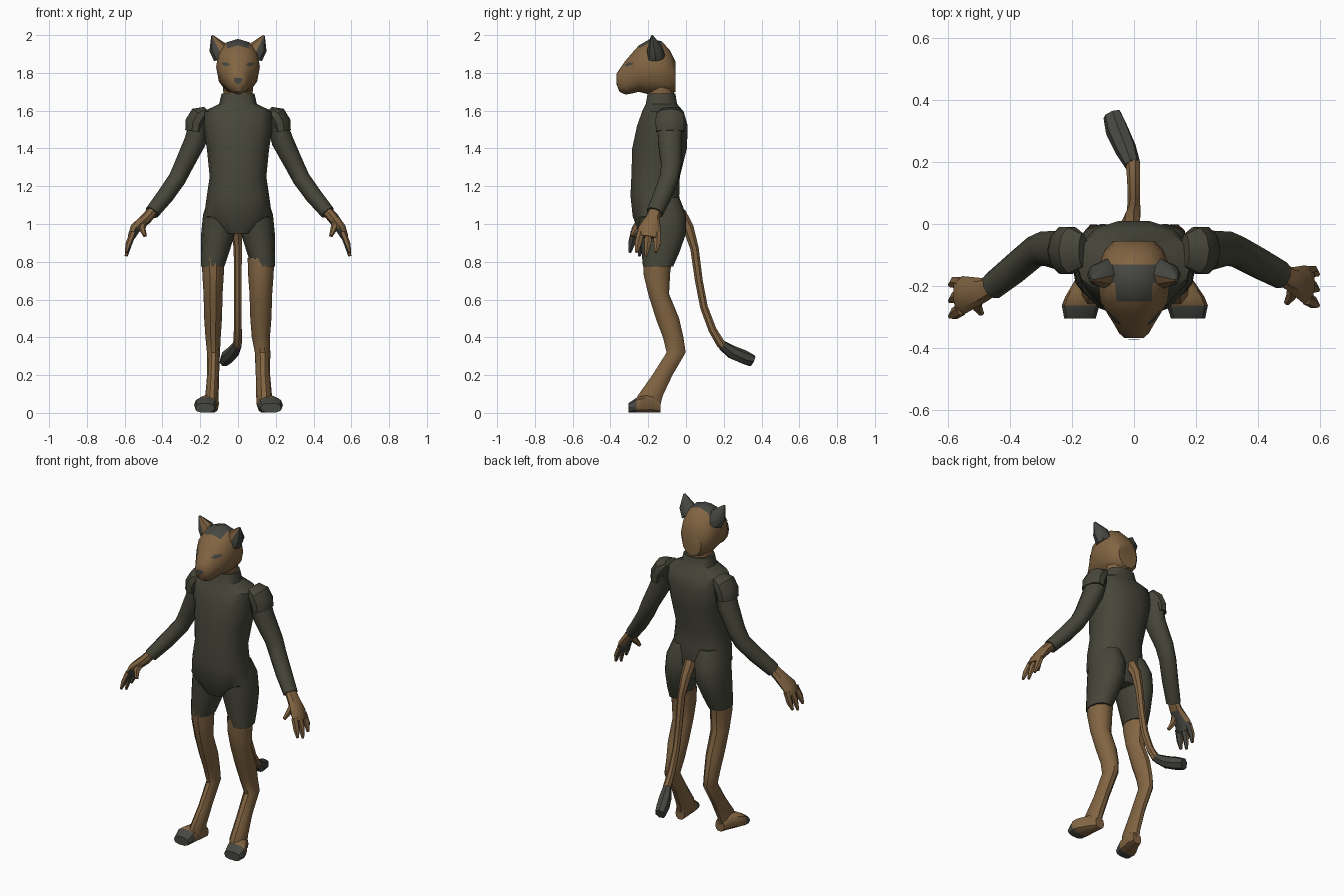
import bpy, bmesh, math
from mathutils import Vector
from mathutils.bvhtree import BVHTree


def material(name, rgb):
    m = bpy.data.materials.new(name)
    m.diffuse_color = (*rgb, 1)
    return m


FUR = material("tan fur", (0.225, 0.130, 0.055))
CLOTH = material("dark olive cloth", (0.061, 0.061, 0.042))
DARK = material("charcoal fur", (0.062, 0.064, 0.054))


def finish(name, bm, mats, rule=None, angle=40):
    bmesh.ops.recalc_face_normals(bm, faces=bm.faces)
    bm.normal_update()
    for f in bm.faces:
        f.smooth = True
        if rule and rule(f.calc_center_median(), f.normal):
            f.material_index = 1
    me = bpy.data.meshes.new(name)
    bm.to_mesh(me)
    bm.free()
    for m in mats:
        me.materials.append(m)
    me.set_sharp_from_angle(angle=math.radians(angle))
    ob = bpy.data.objects.new(name, me)
    bpy.context.collection.objects.link(ob)
    return ob


def loft(name, rings, mats, n=8, axis=None, ref=(0, 1, 0), power=1.0, rule=None):
    """Skin elliptical rings (x, y, z, side radius, ref radius) along a path."""
    bm = bmesh.new()
    pts = [Vector(r[:3]) for r in rings]
    loops = []
    for i, r in enumerate(rings):
        t = Vector(axis) if axis else pts[min(i + 1, len(pts) - 1)] - pts[max(i - 1, 0)]
        t.normalize()
        v = Vector(ref)
        v = (v - t * v.dot(t)).normalized()
        u = v.cross(t)
        loop = []
        for k in range(n):
            a = 2 * math.pi * k / n
            c, s = math.cos(a), math.sin(a)
            c = math.copysign(abs(c) ** power, c)
            s = math.copysign(abs(s) ** power, s)
            loop.append(bm.verts.new(pts[i] + u * c * r[3] + v * s * r[4]))
        loops.append(loop)
    for a, b in zip(loops, loops[1:]):
        for k in range(n):
            bm.faces.new((a[k], a[(k + 1) % n], b[(k + 1) % n], b[k]))
    bm.faces.new(loops[0][::-1])
    bm.faces.new(loops[-1])
    return finish(name, bm, mats, rule)


def span(z, y0, y1, rx):
    """Horizontal ring reaching from y0 to y1."""
    return (0, (y0 + y1) / 2, z, rx, (y1 - y0) / 2)


UP = (0, 0, 1)

# shirt with collar
loft("shirt", [
    span(0.95, -0.25, -0.04, 0.08), span(1.04, -0.285, -0.02, 0.18),
    span(1.15, -0.297, -0.033, 0.165), span(1.25, -0.292, -0.03, 0.15),
    span(1.40, -0.288, 0.008, 0.165), span(1.52, -0.262, 0.012, 0.185),
    span(1.595, -0.235, -0.01, 0.185), span(1.635, -0.215, -0.045, 0.10),
    span(1.69, -0.205, -0.055, 0.087)], [CLOTH], n=14, axis=UP, power=0.85)

# neck
loft("neck", [span(1.62, -0.205, -0.06, 0.075), span(1.70, -0.205, -0.06, 0.078),
              span(1.80, -0.22, -0.06, 0.085)], [FUR], n=10, axis=UP)


# head, lofted from the back of the skull to the muzzle
def slab(y, z0, z1, hw):
    return (0, y, (z0 + z1) / 2, hw, (z1 - z0) / 2)


head = loft("head", [
    slab(-0.055, 1.70, 1.86, 0.065), slab(-0.085, 1.685, 1.92, 0.095),
    slab(-0.13, 1.68, 1.968, 0.112), slab(-0.19, 1.685, 1.98, 0.116),
    slab(-0.25, 1.70, 1.945, 0.108), slab(-0.29, 1.69, 1.90, 0.085),
    slab(-0.32, 1.685, 1.865, 0.066), slab(-0.352, 1.70, 1.82, 0.048),
    slab(-0.368, 1.74, 1.795, 0.03)], [FUR, DARK], n=12, axis=(0, -1, 0), ref=UP,
    power=0.93, rule=lambda c, nn: nn.z > 0.6 and -0.25 < c.y < -0.13)

# ears
for side, word in ((1, "right"), (-1, "left")):
    loft(word + "_ear", [
        (side * 0.082, -0.16, 1.885, 0.050, 0.05),
        (side * 0.108, -0.165, 1.935, 0.048, 0.04),
        (side * 0.137, -0.18, 1.997, 0.006, 0.006)], [FUR, DARK], n=8,
        rule=lambda c, nn: nn.x * side > 0.3 or nn.y > 0.3)

# eyes and nose as thin plates laid on the face
tree = BVHTree.FromPolygons([v.co for v in head.data.vertices],
                            [p.vertices[:] for p in head.data.polygons])


def face_plate(name, outline):
    bm = bmesh.new()
    cx = sum(p[0] for p in outline) / len(outline)
    cz = sum(p[1] for p in outline) / len(outline)

    def on_face(x, z):
        hit = tree.ray_cast(Vector((x, -1, z)), Vector((0, 1, 0)))[0]
        return bm.verts.new((x, (hit.y if hit else -0.25) - 0.005, z))

    centre = on_face(cx, cz)
    rim = [on_face(*p) for p in outline]
    for a, b in zip(rim, rim[1:] + rim[:1]):
        bm.faces.new((centre, a, b))
    ob = finish(name, bm, [DARK])
    if ob.data.polygons[0].normal.y > 0:
        ob.data.flip_normals()


for side, word in ((1, "right"), (-1, "left")):
    face_plate(word + "_eye", [(side * x, z) for x, z in (
        (0.042, 1.842), (0.055, 1.856), (0.084, 1.856), (0.086, 1.845), (0.062, 1.834))])
face_plate("nose", [(-0.02, 1.772), (0.02, 1.772), (0.022, 1.756), (0, 1.738), (-0.022, 1.756)])

# arms and hands: (side, outward stretch, forward shift of the hand)
for side, word, k, dy in ((1, "right", 1.0, 0.0), (-1, "left", 0.96, -0.035)):
    s = side * k
    loft(word + "_shoulder_cap", [
        (side * 0.165, -0.085, 1.605, 0.02, 0.055), (side * 0.20, -0.085, 1.575, 0.055, 0.078),
        (side * 0.222, -0.085, 1.535, 0.058, 0.08), (side * 0.228, -0.085, 1.49, 0.052, 0.077)],
        [CLOTH], n=10)
    loft(word + "_sleeve", [
        (side * 0.205, -0.085, 1.54, 0.052, 0.07), (s * 0.235, -0.085, 1.44, 0.058, 0.067),
        (s * 0.30, -0.078, 1.31, 0.050, 0.056), (s * 0.335, -0.09, 1.24, 0.047, 0.052),
        (s * 0.40, -0.125 + dy / 2, 1.15, 0.045, 0.05),
        (s * 0.475, -0.165 + dy, 1.06, 0.039, 0.045)], [CLOTH], n=10)

    def pads(c, nn):
        return nn.x * side < -0.5 and c.z < 1.0

    loft(word + "_palm", [
        (s * 0.465, -0.16 + dy, 1.075, 0.028, 0.034), (s * 0.505, -0.178 + dy, 1.03, 0.030, 0.04),
        (side * 0.545, -0.192 + dy, 0.975, 0.028, 0.06), (side * 0.565, -0.20 + dy, 0.93, 0.02, 0.062)],
        [FUR, DARK], n=8, rule=pads)
    for i, (off, tip) in enumerate(((-0.042, 0.85), (0.0, 0.83), (0.042, 0.85))):
        y = -0.197 + dy + off
        loft(f"{word}_finger_{i + 1}", [
            (side * 0.555, y, 0.955, 0.018, 0.022), (side * 0.578, y - 0.006 + off * 0.2, 0.895, 0.017, 0.02),
            (side * 0.592, y - 0.015 + off * 0.2, tip, 0.008, 0.008)], [FUR, DARK], n=6, rule=pads)
    loft(word + "_thumb", [
        (s * 0.515, -0.19 + dy, 1.02, 0.02, 0.025), (side * 0.508, -0.228 + dy, 0.975, 0.018, 0.02),
        (side * 0.492, -0.253 + dy, 0.937, 0.010, 0.010)], [FUR, DARK], n=6)

# shorts, legs and feet; the left leg is a little slimmer
for side, word, w in ((1, "right", 1.0), (-1, "left", 0.84)):
    loft(word + "_shorts_leg", [
        (side * 0.134, -0.148, 0.775, 0.062, 0.08), (side * 0.122, -0.135, 0.85, 0.075, 0.10),
        (side * 0.105, -0.122, 0.95, 0.09, 0.122), (side * 0.095, -0.125, 1.05, 0.09, 0.125),
        (side * 0.085, -0.15, 1.14, 0.07, 0.115)], [CLOTH], n=12, axis=UP, power=0.9)
    x = 0.121 if side > 0 else 0.132
    loft(word + "_leg", [
        (side * x, -0.15, 0.82, 0.07 * w, 0.08), (side * x, -0.155, 0.74, 0.068 * w, 0.075),
        (side * x, -0.145, 0.63, 0.060 * w, 0.058), (side * x, -0.098, 0.50, 0.056 * w, 0.065),
        (side * x, -0.068, 0.40, 0.048 * w, 0.057), (side * 0.130, -0.052, 0.32, 0.041 * w, 0.053),
        (side * 0.132, -0.125, 0.20, 0.038 * w, 0.056), (side * 0.138, -0.19, 0.09, 0.042 * w, 0.07),
        (side * 0.142, -0.20, 0.03, 0.042 * w, 0.065)], [FUR], n=10, axis=UP)
    loft(word + "_foot", [
        (side * 0.136, -0.135, 0.034, 0.030, 0.034), (side * 0.145, -0.18, 0.050, 0.045, 0.05),
        (side * 0.165, -0.235, 0.045, 0.062 * (w + 1) / 2, 0.045),
        (side * 0.172, -0.262, 0.041, 0.066 * (w + 1) / 2, 0.041),
        (side * 0.174, -0.305, 0.026, 0.055 * (w + 1) / 2, 0.026)],
        [FUR, DARK], n=10, axis=(0, -1, 0), ref=UP, power=0.8,
        rule=lambda c, nn: c.y < -0.26)

# tail and its dark tuft
loft("tail", [
    (-0.01, -0.035, 1.06, 0.035, 0.035), (-0.008, 0.012, 0.98, 0.030, 0.030),
    (0.0, 0.045, 0.87, 0.023, 0.023), (0.0, 0.068, 0.70, 0.021, 0.021),
    (0.0, 0.095, 0.56, 0.021, 0.021), (0.0, 0.14, 0.44, 0.022, 0.022),
    (-0.002, 0.185, 0.365, 0.024, 0.024), (-0.008, 0.215, 0.34, 0.02, 0.02)], [FUR], n=7)
loft("tail_tuft", [
    (-0.005, 0.192, 0.358, 0.026, 0.026), (-0.028, 0.245, 0.32, 0.036, 0.036),
    (-0.055, 0.305, 0.295, 0.038, 0.038), (-0.070, 0.352, 0.275, 0.028, 0.034)], [DARK], n=7)
